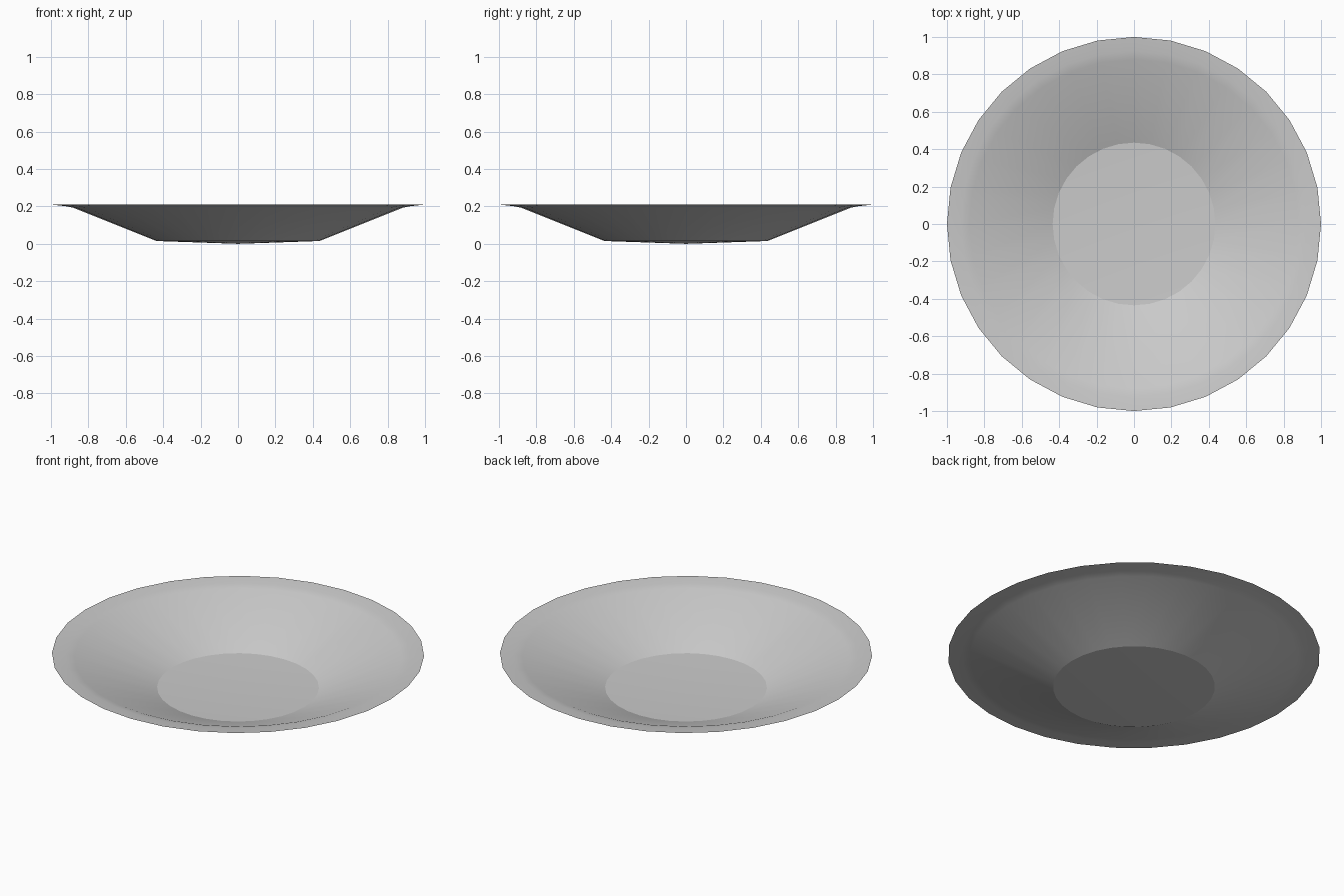
import bpy, bmesh, math

if "Cube" in bpy.data.objects:
    bpy.data.objects.remove(bpy.data.objects["Cube"])

SIDES = 32
# thin dish profile: (radius, height) from base edge to rim
PROFILE = [(0.435, 0.015), (0.88, 0.193), (0.925, 0.202), (1.0, 0.21)]

bm = bmesh.new()


def ring(r, z):
    return [bm.verts.new((r * math.cos(2 * math.pi * i / SIDES),
                          r * math.sin(2 * math.pi * i / SIDES), z))
            for i in range(SIDES)]


rings = [ring(r, z) for r, z in PROFILE]

# shallow base, dipping slightly to the centre
centre = bm.verts.new((0, 0, 0))
for i in range(SIDES):
    bm.faces.new((centre, rings[0][i], rings[0][(i + 1) % SIDES]))

# sloping wall and flared rim
for inner, outer in zip(rings, rings[1:]):
    for i in range(SIDES):
        j = (i + 1) % SIDES
        bm.faces.new((inner[i], outer[i], outer[j], inner[j]))

mesh = bpy.data.meshes.new("plate")
bm.to_mesh(mesh)
bm.free()
plate = bpy.data.objects.new("plate", mesh)
bpy.context.collection.objects.link(plate)

# smooth shading with a crisp edge around the base
bpy.context.view_layer.objects.active = plate
plate.select_set(True)
bpy.ops.object.shade_smooth_by_angle(angle=math.radians(17))
